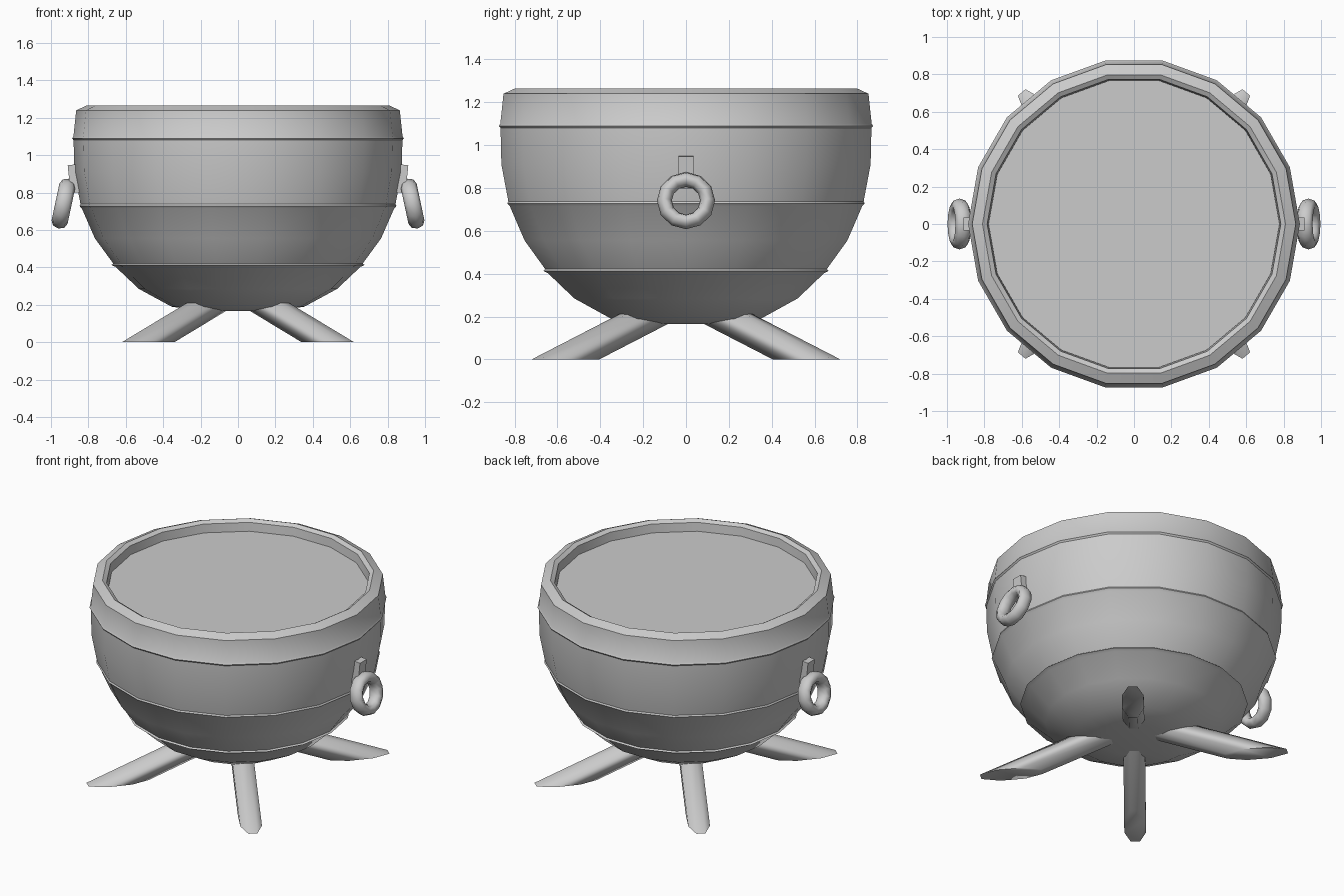
import bpy, bmesh, math
from math import sin, cos, radians, pi

if "Cube" in bpy.data.objects:
    bpy.data.objects.remove(bpy.data.objects["Cube"])

SIDES = 18


def finish(name, bm, angle=None):
    bmesh.ops.recalc_face_normals(bm, faces=bm.faces)
    me = bpy.data.meshes.new(name)
    bm.to_mesh(me)
    bm.free()
    ob = bpy.data.objects.new(name, me)
    bpy.context.collection.objects.link(ob)
    if angle:
        bpy.ops.object.select_all(action='DESELECT')
        ob.select_set(True)
        bpy.context.view_layer.objects.active = ob
        bpy.ops.object.shade_smooth_by_angle(angle=radians(angle))
    return ob


def bridge(bm, rings):
    # Quads between consecutive rings of equal length
    for a, b in zip(rings, rings[1:]):
        n = len(a)
        for i in range(n):
            bm.faces.new((a[i], a[(i + 1) % n], b[(i + 1) % n], b[i]))


def circle(bm, r, z):
    return [bm.verts.new((r * cos(2 * pi * i / SIDES), r * sin(2 * pi * i / SIDES), z))
            for i in range(SIDES)]


# Bowl: faceted lathe with small raised seams between the bands and a rolled rim
profile = [(0.19, 0.166), (0.355, 0.19), (0.53, 0.285), (0.655, 0.403), (0.677, 0.413),
           (0.667, 0.421), (0.765, 0.555), (0.835, 0.715), (0.847, 0.728), (0.842, 0.738),
           (0.875, 0.91), (0.879, 1.08), (0.887, 1.09), (0.88, 1.10), (0.865, 1.24),
           (0.81, 1.265), (0.785, 1.25), (0.775, 1.15)]
bm = bmesh.new()
rings = [circle(bm, r, z) for r, z in profile]
bridge(bm, rings)
bm.faces.new(rings[0])
finish("bowl", bm, 35)

# Flat surface filling the bowl just below the rim
bm = bmesh.new()
bm.faces.new(circle(bm, 0.778, 1.195))
finish("bowl_contents", bm)

# Splayed octagonal legs, cut level with the ground
for k, deg in enumerate((49.5, 130.5, 229.5, 310.5)):
    a = radians(deg)
    bm = bmesh.new()
    rings = []
    for z in (0.0, 0.25):
        ring = []
        for i in range(8):
            t = 2 * pi * (i + 0.5) / 8
            u = 0.74 - 2.55 * z + 0.2 * cos(t)
            v = 0.07 * sin(t)
            ring.append(bm.verts.new((u * cos(a) - v * sin(a), u * sin(a) + v * cos(a), z)))
        rings.append(ring)
    bridge(bm, rings)
    for r in rings:
        bm.faces.new(r)
    finish(f"leg_{k + 1}", bm, 50)

# Hanging ring handles and their brackets on both sides
for s, side in ((1, "right"), (-1, "left")):
    bpy.ops.mesh.primitive_torus_add(major_segments=12, minor_segments=8,
                                     major_radius=0.101, minor_radius=0.035,
                                     location=(s * 0.933, 0, 0.741),
                                     rotation=(0, s * radians(78), 0))
    ring = bpy.context.object
    ring.name = f"{side}_ring_handle"
    ring.scale.z = 1.25
    bpy.ops.object.shade_smooth_by_angle(angle=radians(60))

    bpy.ops.mesh.primitive_cube_add(size=1, location=(s * 0.868, 0, 0.875),
                                    rotation=(0, s * radians(6), 0))
    bracket = bpy.context.object
    bracket.name = f"{side}_handle_bracket"
    bracket.scale = (0.07, 0.07, 0.15)
